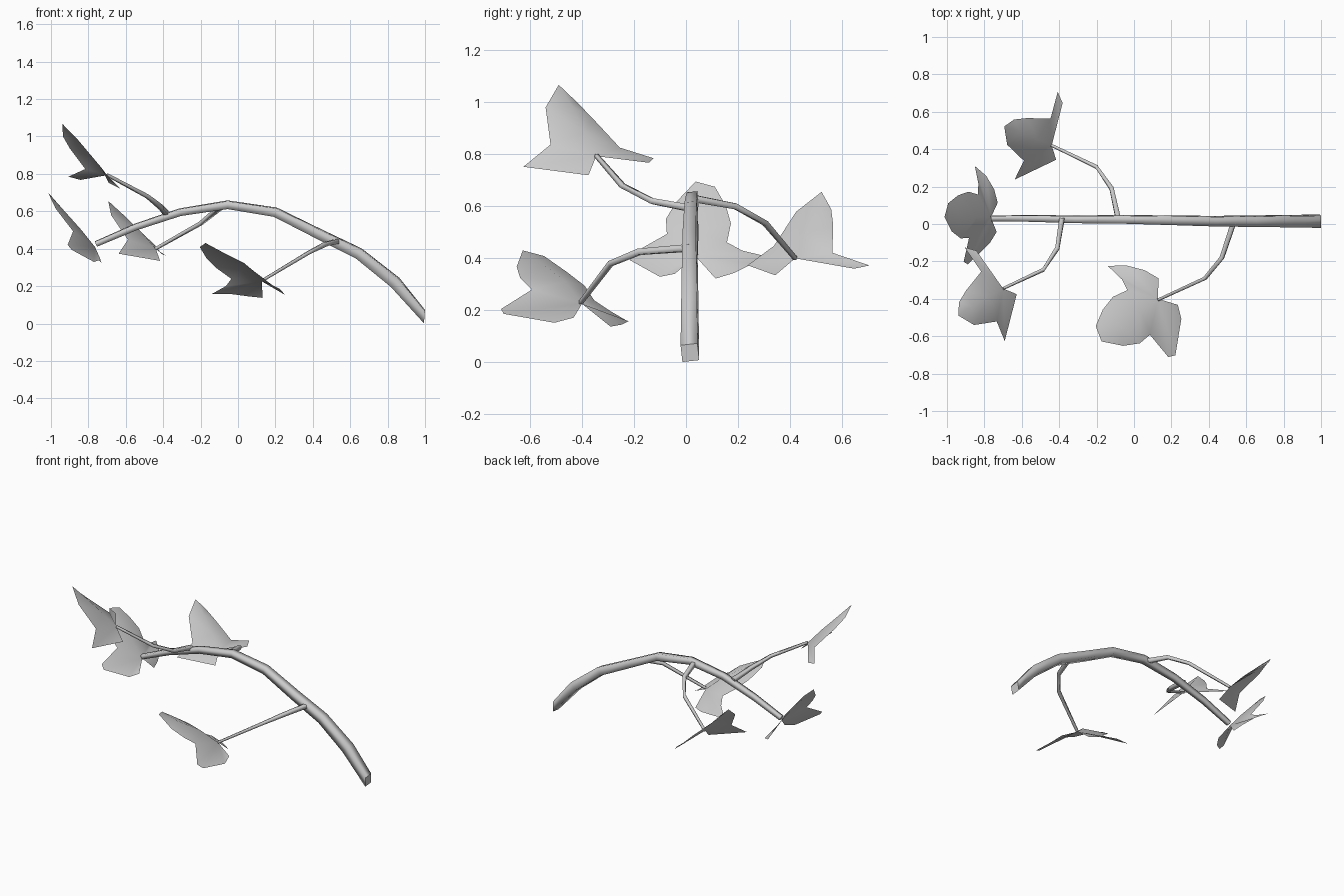
import bpy, bmesh, math
from mathutils import Vector, Matrix

if "Cube" in bpy.data.objects:
    bpy.data.objects.remove(bpy.data.objects["Cube"])

grey = bpy.data.materials.new("plain_grey")
grey.use_nodes = True
colour = (0.6, 0.6, 0.6, 1)
grey.diffuse_color = colour
grey.node_tree.nodes["Principled BSDF"].inputs["Base Color"].default_value = colour


def finish(name, bm):
    mesh = bpy.data.meshes.new(name)
    bm.to_mesh(mesh)
    bm.free()
    mesh.materials.append(grey)
    obj = bpy.data.objects.new(name, mesh)
    bpy.context.collection.objects.link(obj)


def tube(name, path, start_radius, end_radius, end_direction=None):
    """Tapered square tube through the path points, smooth along its sides."""
    bm = bmesh.new()
    sides = 4
    points = [Vector(p) for p in path]
    last = len(points) - 1
    rings = []
    for i, p in enumerate(points):
        along = points[min(i + 1, last)] - points[max(i - 1, 0)]
        if i == last and end_direction:
            along = Vector(end_direction)
        along.normalize()
        across = along.cross(Vector((0, 0, 1))).normalized()
        up = across.cross(along)
        radius = start_radius + (end_radius - start_radius) * i / last
        ring = []
        for k in range(sides):
            a = math.tau * (k + 0.43) / sides
            ring.append(bm.verts.new(p + radius * (across * math.cos(a) + up * math.sin(a))))
        rings.append(ring)
    for r, s in zip(rings, rings[1:]):
        for k in range(sides):
            n = (k + 1) % sides
            bm.faces.new((r[k], r[n], s[n], s[k])).smooth = True
    # Flat end caps with sharp rims
    for ring in (rings[0], rings[-1]):
        for edge in bm.faces.new(ring).edges:
            edge.smooth = False
    bmesh.ops.recalc_face_normals(bm, faces=bm.faces)
    finish(name, bm)


# Leaf shapes: along the midrib, across, height; counts are rim edges per midrib point
BROAD = (
    ([(-.1, .09, -.04), (-.065, .17, -.045), (0, .25, -.06), (.07, .305, -.095), (.073, .2, -.055),
      (.1, .135, -.03), (.2, .15, -.02), (.3, .125, -.015), (.4, .075, -.003)], (5, 2, 2)),
    ([(-.085, -.087, -.02), (-.07, -.156, -.055), (.069, -.294, -.1), (.11, -.28, -.1),
      (.155, -.13, -.03), (.238, -.136, -.025), (.33, -.095, -.022)], (4, 1, 2)),
)
NARROW = (
    ([(0, .265, -.065), (.05, .315, -.093), (.07, .147, -.033), (.25, .093, -.036),
      (.35, .053, -.03)], (2, 1, 2)),
    ([(-.095, -.07, -.013), (.07, -.285, -.105), (.125, -.155, -.04), (.325, -.106, -.021)], (2, 1, 1)),
)


def leaf(name, shape, base, tip, spread, size, ridge):
    """Three-lobed leaf from base towards tip, its left lobe lying along spread."""
    base = Vector(base)
    along = (Vector(tip) - base).normalized()
    side = Vector(spread)
    side = (side - along * side.dot(along)).normalized()
    turn = Matrix((along, side, side.cross(along))).transposed()
    bm = bmesh.new()

    def add(p):
        return bm.verts.new(base + turn @ (Vector(p) * size))

    midrib = [(0, 0, 0), (.14, 0, ridge), (.3, 0, ridge / 2), (.43, -.01, 0)]
    spine = [add(p) for p in midrib]
    # Fan each half of the blade out from the midrib points
    for (outline, counts), flip in zip(shape, (False, True)):
        rim = [add(p) for p in outline] + [spine[-1]]
        at = 0
        for j, count in enumerate(counts):
            tris = [(spine[j], rim[at + k], rim[at + k + 1]) for k in range(count)]
            at += count
            if j < 2:
                tris.append((spine[j], rim[at], spine[j + 1]))
            for t in tris:
                bm.faces.new(t[::-1] if flip else t).smooth = True
    finish(name, bm)


# Main arched branch
tube("branch",
     [(-.76, .03, .425), (-.55, .03, .515), (-.31, .025, .595), (-.055, .025, .635), (.2, .02, .595),
      (.43, .015, .48), (.645, .015, .375), (.84, .015, .22), (.997, .015, .037)],
     .02, .046, end_direction=(1, 0, -.08))

# Side stems
STEMS = {
    "upper_stem": [(-.385, .03, .59), (-.41, -.13, .62), (-.485, -.245, .68), (-.7, -.345, .795)],
    "lower_stem": [(.535, .015, .44), (.47, -.18, .425), (.38, -.29, .38), (.13, -.405, .23)],
    "back_stem": [(-.085, .03, .63), (-.12, .19, .6), (-.2, .305, .535), (-.44, .42, .4)],
}
for name, path in STEMS.items():
    tube(name, path, .019, .01)

# Leaves
leaf("upper_leaf", NARROW, (-.7, -.345, .793), (-.94, -.48, 1.065), (-.214, .49, .02), .91, .005)
leaf("lower_leaf", BROAD, (.128, -.4, .225), (-.18, -.62, .43), (-.34, .47, -.04), 1, .022)
leaf("end_leaf", BROAD, (-.765, .035, .41), (-.995, .045, .675), (.07, .53, -.03), .88, .005)
leaf("back_leaf", NARROW, (-.44, .42, .4), (-.68, .525, .645), (.22, .485, 0), .87, .008)
